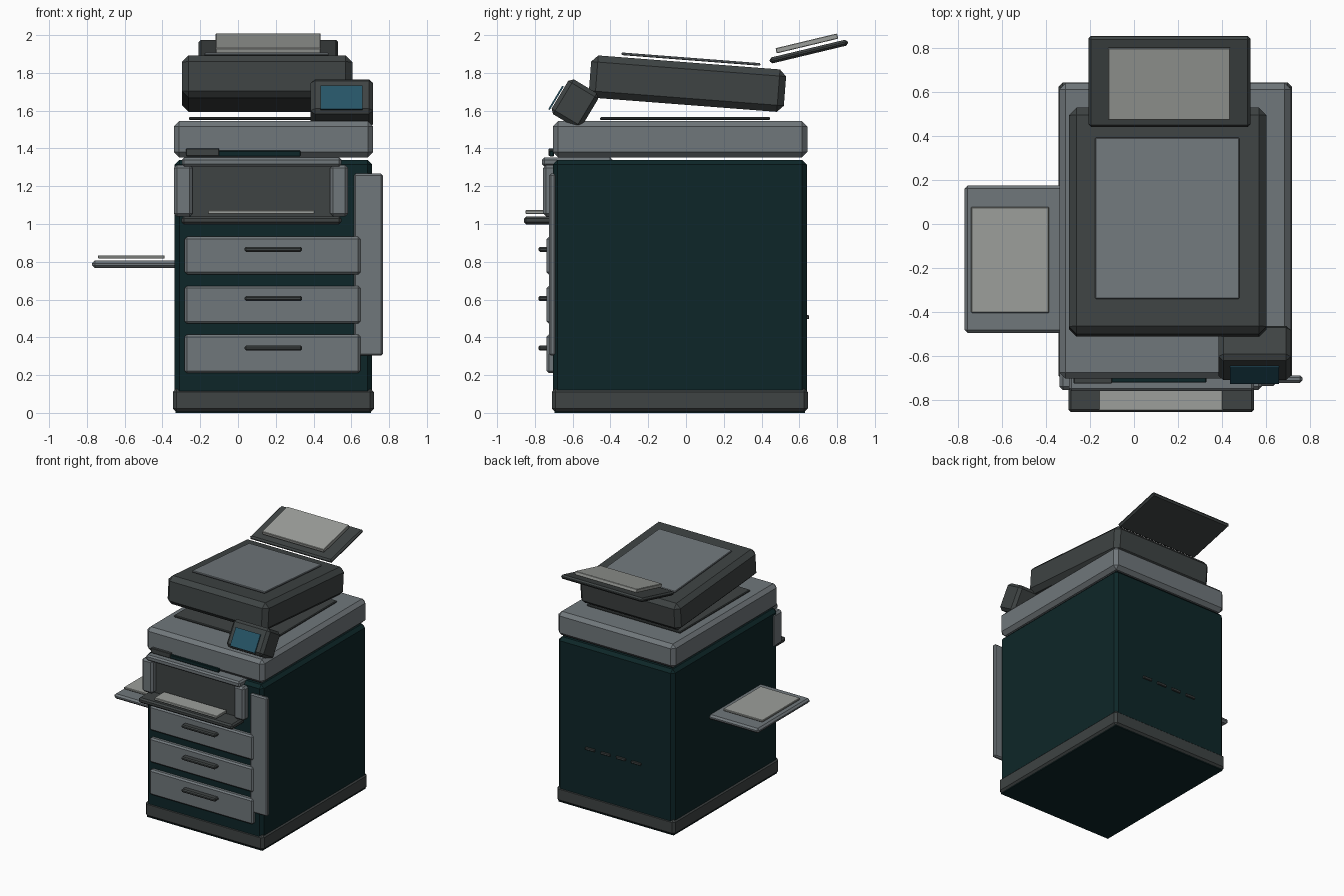
import bpy, math
from mathutils import Matrix


def colour(name, r, g, b):
    m = bpy.data.materials.new(name)
    lin = [((c / 255 + 0.055) / 1.055) ** 2.4 for c in (r, g, b)]
    m.diffuse_color = (*lin, 1)
    return m


GREY = colour("light grey", 112, 119, 123)
DARK = colour("charcoal", 62, 67, 67)
TEAL = colour("dark teal", 13, 38, 40)
PAPER = colour("paper", 156, 159, 155)
SCREEN = colour("screen blue", 38, 84, 102)


def box(name, mat, x, y, z, bevel=0.0, tilt=0.0):
    """Chamfered box from x, y, z ranges, tilted about its own x axis (degrees)."""
    lo, hi = zip(x, y, z)
    bpy.ops.mesh.primitive_cube_add(size=1)
    ob = bpy.context.object
    ob.name = name
    size = [b - a for a, b in zip(lo, hi)]
    ob.data.transform(Matrix.Diagonal((*size, 1)))
    ob.location = [(a + b) / 2 for a, b in zip(lo, hi)]
    ob.rotation_euler.x = math.radians(tilt)
    ob.data.materials.append(mat)
    if bevel:
        mod = ob.modifiers.new("chamfer", 'BEVEL')
        mod.width = bevel
        mod.segments = 1
    return ob


def tilted(name, mat, x, cy, cz, depth, height, bevel, tilt):
    """Tilted box placed by its centre in y and z."""
    return box(name, mat, x, (cy - depth / 2, cy + depth / 2),
               (cz - height / 2, cz + height / 2), bevel, tilt)


# Cabinet and plinth
box("cabinet", TEAL, (-0.335, 0.71), (-0.705, 0.64), (0, 1.34), 0.025)
box("cabinet_floor", TEAL, (-0.33, 0.705), (-0.695, 0.63), (0, 0.05))
box("plinth", DARK, (-0.345, 0.72), (-0.71, 0.645), (0.003, 0.13), 0.02)

# Scanner deck and glass
box("scanner_deck", GREY, (-0.34, 0.715), (-0.705, 0.642), (1.352, 1.545), 0.028)
box("scanner_glass", DARK, (-0.26, 0.58), (-0.455, 0.445), (1.55, 1.566), 0.005)

# Tilted document lid with top plate
tilted("lid", DARK, (-0.297, 0.605), 0.008, 1.743, 1.035, 0.225, 0.035, -4.4)
tilted("lid_plate", GREY, (-0.177, 0.48), 0.026, 1.873, 0.737, 0.014, 0.004, -4.4)

# Rear feeder tray with paper
tilted("feeder_tray", DARK, (-0.208, 0.53), 0.65, 1.913, 0.425, 0.032, 0.012, 13.5)
tilted("feeder_paper", PAPER, (-0.118, 0.438), 0.64, 1.956, 0.335, 0.028, 0.003, 13.5)

# Control panel and screen
tilted("control_panel", DARK, (0.385, 0.715), -0.588, 1.637, 0.185, 0.215, 0.022, -31)
tilted("touch_screen", SCREEN, (0.438, 0.66), -0.688, 1.668, 0.009, 0.145, 0.0, -31)

# Output bay
box("bay_back", DARK, (-0.25, 0.5), (-0.712, -0.65), (1.04, 1.31))
box("bay_hood", GREY, (-0.297, 0.548), (-0.762, -0.39), (1.305, 1.352), 0.012)
for side, x in (("left", (-0.34, -0.24)), ("right", (0.487, 0.583))):
    box(side + "_bay_post", GREY, x, (-0.757, -0.63), (1.04, 1.312), 0.016)
box("output_tray", DARK, (-0.299, 0.547), (-0.858, -0.70), (0.998, 1.04), 0.012)
box("output_paper", PAPER, (-0.16, 0.405), (-0.85, -0.72), (1.053, 1.073), 0.003)
box("status_strip", TEAL, (-0.275, 0.33), (-0.723, -0.70), (1.358, 1.388), 0.003)
box("status_button", DARK, (-0.275, -0.1), (-0.727, -0.70), (1.36, 1.4), 0.003)

# Paper drawers with handles
for i, (z0, z1) in enumerate(((0.21, 0.415), (0.473, 0.673), (0.733, 0.933))):
    box(f"drawer_{i + 1}", GREY, (-0.282, 0.648), (-0.738, -0.69), (z0, z1), 0.012)
    zh = (0.344, 0.606, 0.866)[i]
    box(f"drawer_handle_{i + 1}", DARK, (0.035, 0.34), (-0.782, -0.73),
        (zh - 0.013, zh + 0.013), 0.008)

# Side door on the right front edge
box("side_door", GREY, (0.613, 0.767), (-0.724, -0.69), (0.303, 1.267), 0.01)

# Bypass tray on the left
box("bypass_tray", GREY, (-0.772, -0.32), (-0.497, 0.175), (0.767, 0.806), 0.014)
box("bypass_paper", PAPER, (-0.742, -0.388), (-0.405, 0.077), (0.818, 0.834), 0.003)

# Rear vents
for i in range(4):
    xc = 0.41 - 0.138 * i
    box(f"rear_vent_{i + 1}", DARK, (xc - 0.042, xc + 0.042), (0.63, 0.652), (0.497, 0.517), 0.003)
